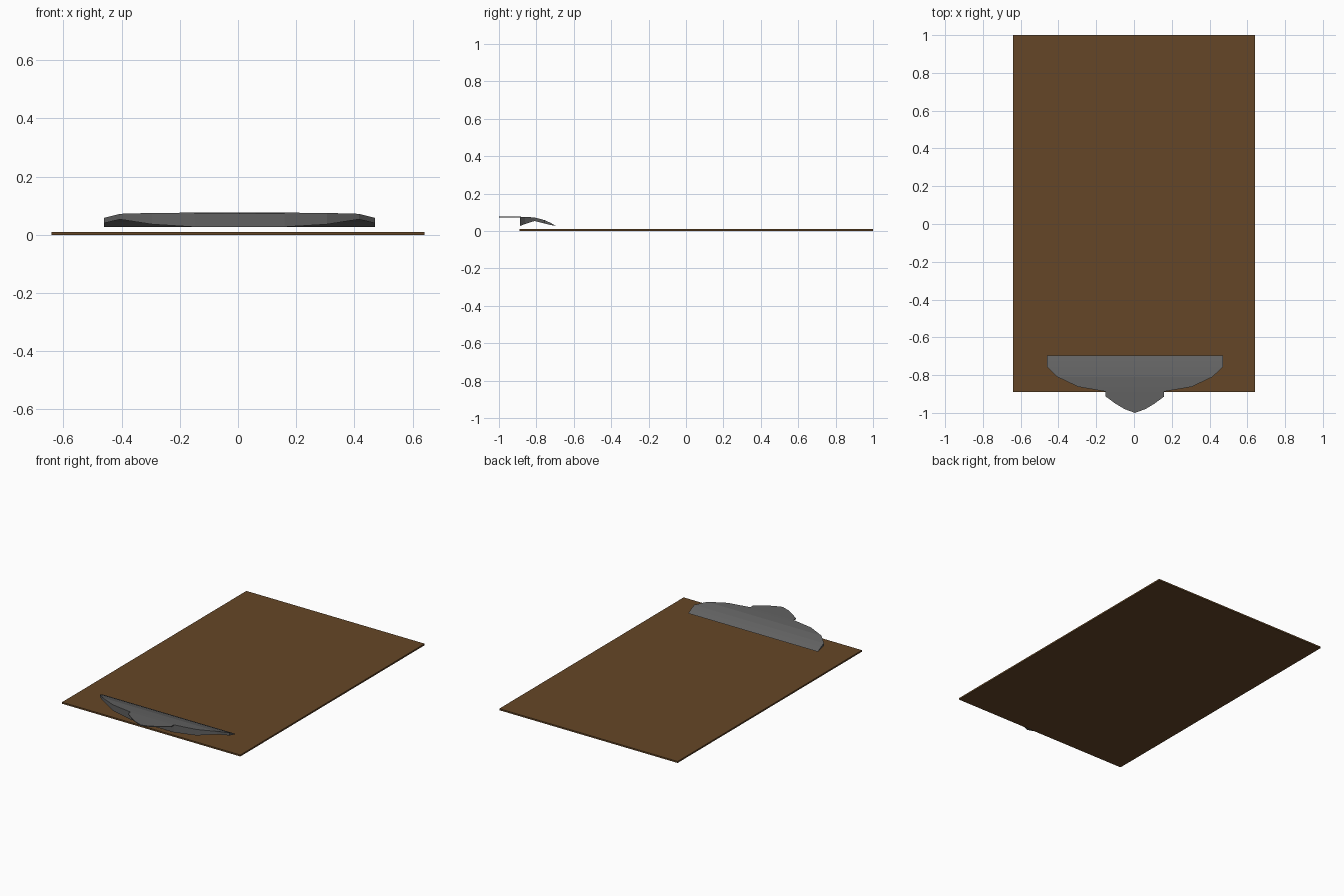
import bpy, bmesh

if "Cube" in bpy.data.objects:
    bpy.data.objects.remove(bpy.data.objects["Cube"])


def material(name, rgb):
    m = bpy.data.materials.new(name)
    m.diffuse_color = (*rgb, 1)
    m.use_nodes = True
    m.node_tree.nodes["Principled BSDF"].inputs["Base Color"].default_value = m.diffuse_color
    return m


def finish(name, bm, mat):
    bmesh.ops.remove_doubles(bm, verts=bm.verts, dist=1e-5)
    bmesh.ops.recalc_face_normals(bm, faces=bm.faces)
    me = bpy.data.meshes.new(name)
    bm.to_mesh(me)
    bm.free()
    ob = bpy.data.objects.new(name, me)
    bpy.context.collection.objects.link(ob)
    me.materials.append(mat)
    return ob


brown = material("hardboard", (0.13, 0.062, 0.02))
metal = material("dark_metal", (0.12, 0.12, 0.12))

# Backing board
bm = bmesh.new()
bmesh.ops.create_cube(bm, size=1)
for v in bm.verts:
    v.co = (v.co.x * 1.28, v.co.y * 1.89 + 0.055, (v.co.z + 0.5) * 0.01)
finish("board", bm, brown)

# Clip jaw: curved sheet with a skirt; rows of (y, half width, top z, skirt bottom z)
CX = 0.005
rows = [(-0.695, 0.465, 0.026, 0.026), (-0.725, 0.465, 0.044, 0.032),
        (-0.757, 0.465, 0.058, 0.040), (-0.81, 0.41, 0.072, 0.053),
        (-0.862, 0.30, 0.075, 0.036), (-0.887, 0.155, 0.076, 0.027)]
bm = bmesh.new()


def face(*pts):
    clean = [p for i, p in enumerate(pts) if p not in pts[:i]]
    bm.faces.new([bm.verts.new(p) for p in clean])


for (y0, w0, t0, b0), (y1, w1, t1, b1) in zip(rows, rows[1:]):
    face((CX - w0, y0, t0), (CX + w0, y0, t0), (CX + w1, y1, t1), (CX - w1, y1, t1))
    for s in (1, -1):
        face((CX + s * w0, y0, t0), (CX + s * w1, y1, t1),
             (CX + s * w1, y1, b1), (CX + s * w0, y0, b0))
y, w, t, b = rows[-1]
face((CX - w, y, t), (CX + w, y, t), (CX + w, y, b), (CX - w, y, b))
finish("clip_jaw", bm, metal)

# Thumb tab: thin plate reaching past the board edge
half = [(0.155, -0.887), (0.155, -0.913), (0.105, -0.95), (0.055, -0.98)]
outline = half + [(0, -1.0)] + [(-x, y) for x, y in reversed(half)]
bm = bmesh.new()
f = bm.faces.new([bm.verts.new((CX + x, y, 0.071)) for x, y in outline])
ext = bmesh.ops.extrude_face_region(bm, geom=[f], use_keep_orig=True)
for v in ext["geom"]:
    if isinstance(v, bmesh.types.BMVert):
        v.co.z = 0.076
finish("thumb_tab", bm, metal)
